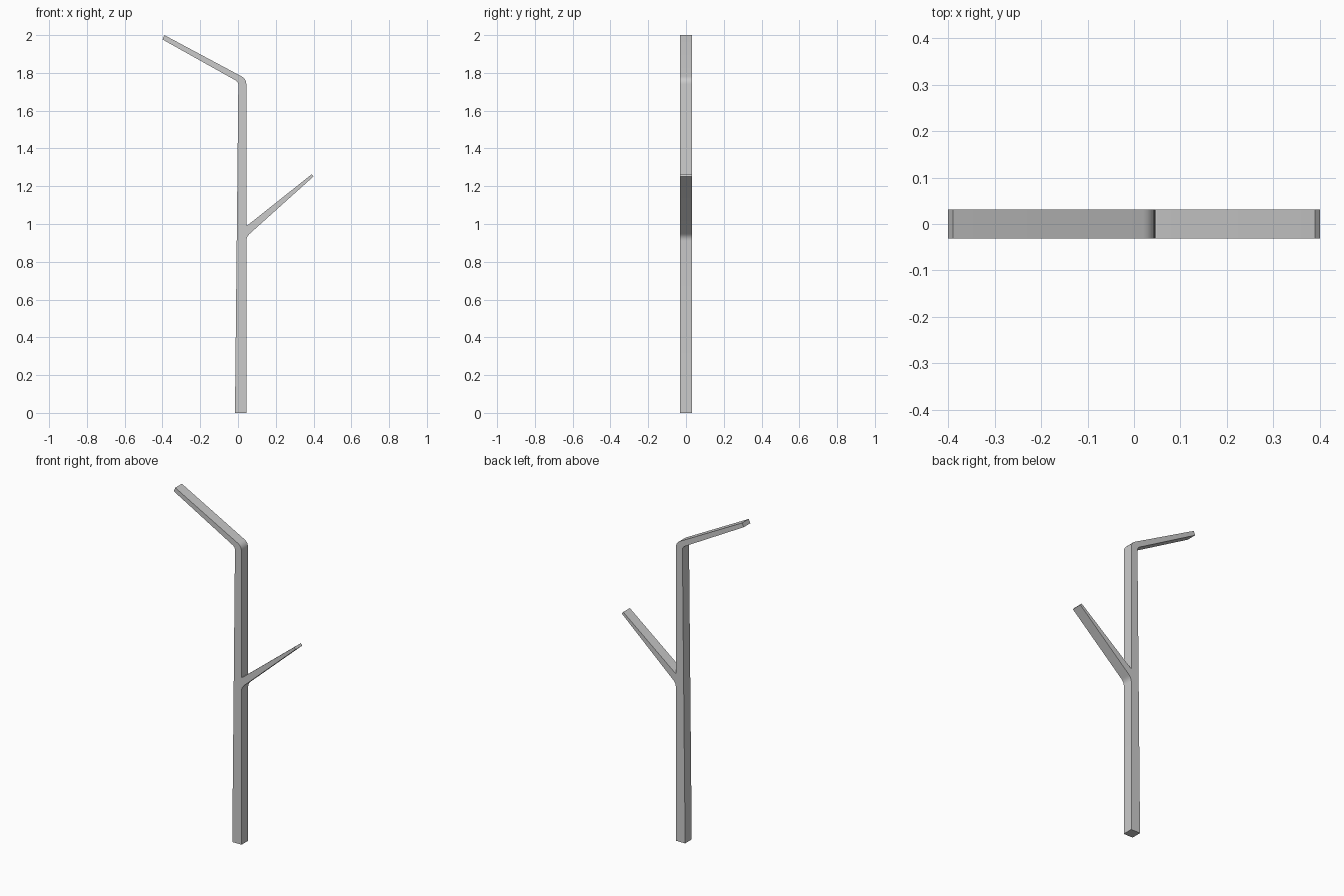
import bpy, bmesh, math
from mathutils import Vector

if "Cube" in bpy.data.objects:
    bpy.data.objects.remove(bpy.data.objects["Cube"])

HALF_DEPTH = 0.031

# Outline in the front plane: x, z, corner radius setback
outline = [
    (-0.016, 0.0, 0), (0.045, 0.0, 0),
    (0.045, 0.933, 0.022), (0.400, 1.252, 0),      # underside of side branch
    (0.390, 1.263, 0), (0.044, 0.988, 0.008),      # top of side branch
    (0.044, 1.768, 0.028), (-0.390, 2.0, 0),       # outer bend and top branch
    (-0.400, 1.977, 0), (0.002, 1.752, 0.018),     # inner bend
]


def rounded(points, steps=5):
    """Replace corners that have a setback with a short smooth arc."""
    result = []
    for i, (x, z, r) in enumerate(points):
        p = Vector((x, z))
        if r == 0:
            result.append(p)
            continue
        a = p + (Vector(points[i - 1][:2]) - p).normalized() * r
        b = p + (Vector(points[(i + 1) % len(points)][:2]) - p).normalized() * r
        for s in range(steps + 1):
            t = s / steps
            result.append(a * (1 - t) ** 2 + p * 2 * t * (1 - t) + b * t ** 2)
    return result


# Forked post: flat profile extruded through its depth
bm = bmesh.new()
face = bm.faces.new([bm.verts.new((p.x, -HALF_DEPTH, p.y)) for p in rounded(outline)])
extruded = bmesh.ops.extrude_face_region(bm, geom=[face], use_keep_orig=True)
moved = [g for g in extruded["geom"] if isinstance(g, bmesh.types.BMVert)]
bmesh.ops.translate(bm, verts=moved, vec=(0, 2 * HALF_DEPTH, 0))
bmesh.ops.recalc_face_normals(bm, faces=bm.faces)
bmesh.ops.triangulate(bm, faces=[f for f in bm.faces if len(f.verts) > 4])
mesh = bpy.data.meshes.new("forked_post")
bm.to_mesh(mesh)
bm.free()
post = bpy.data.objects.new("forked_post", mesh)
bpy.context.collection.objects.link(post)

# Smooth the rounded bends, keep the box edges crisp
bpy.context.view_layer.objects.active = post
post.select_set(True)
bpy.ops.object.shade_smooth_by_angle(angle=math.radians(30))
